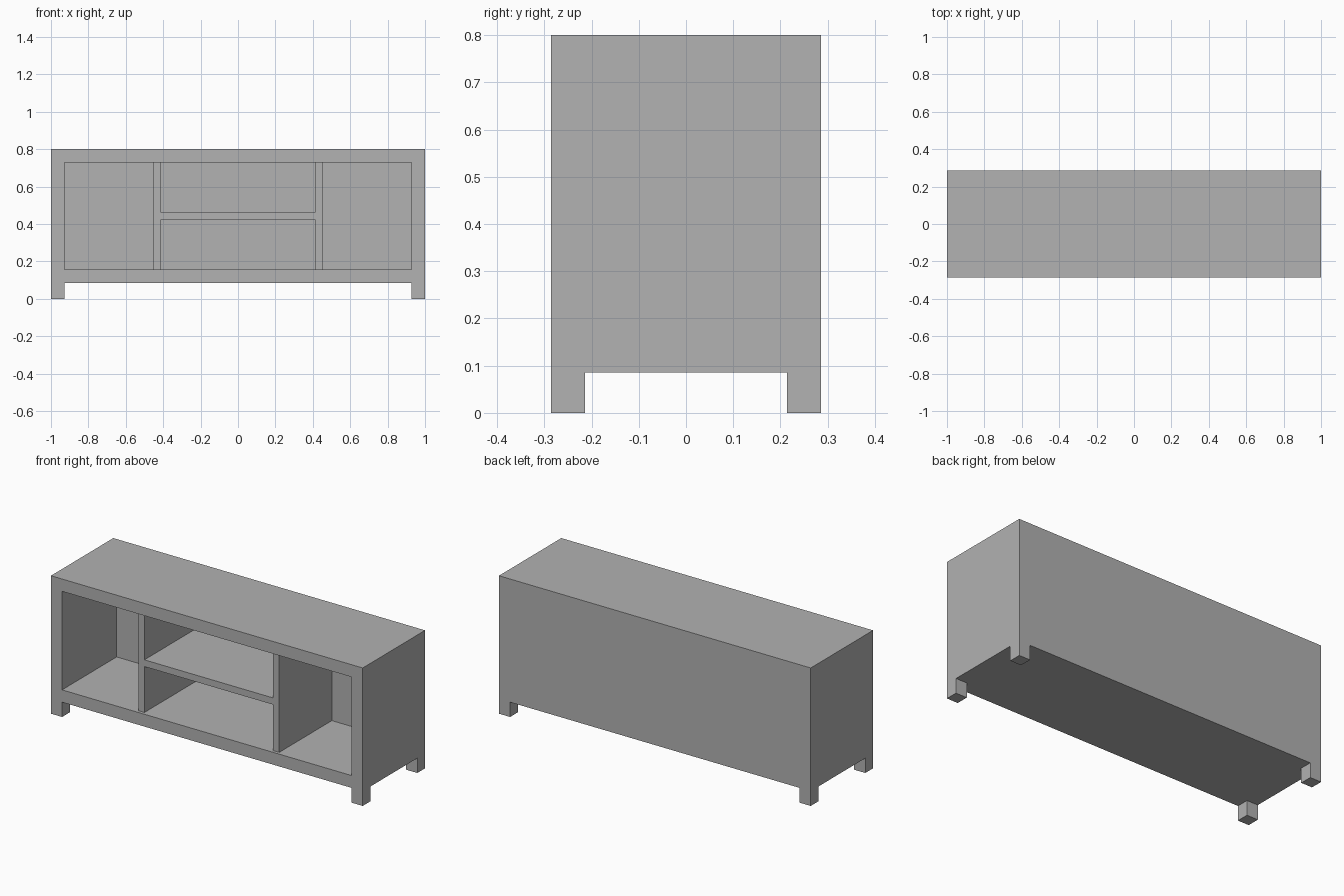
import bpy

default = bpy.data.objects.get("Cube")
if default:
    bpy.data.objects.remove(default, do_unlink=True)

# Overall sizes
HALF_W, HALF_D, HEIGHT = 1.0, 0.2857, 0.8
BOARD = 0.0714          # thickness of the outer boards and legs
LEG = 0.0857            # clearance under the body
THIN = 0.039            # thickness of dividers and shelf
RECESS = 0.018          # setback of the inner boards
IN_W, IN_D = HALF_W - BOARD, HALF_D - BOARD
FLOOR, CEILING = LEG + BOARD, HEIGHT - BOARD

grey = bpy.data.materials.new("plain grey")
grey.use_nodes = True
colour = (0.445, 0.445, 0.445, 1)
grey.diffuse_color = colour
grey.node_tree.nodes["Principled BSDF"].inputs["Base Color"].default_value = colour


def box(name, low, high):
    """Axis-aligned box between two corners."""
    centre = [(a + b) / 2 for a, b in zip(low, high)]
    bpy.ops.mesh.primitive_cube_add(size=1, location=centre)
    ob = bpy.context.object
    ob.name = name
    ob.scale = [b - a for a, b in zip(low, high)]
    bpy.ops.object.transform_apply(location=False, rotation=False, scale=True)
    ob.data.materials.append(grey)
    return ob


def cut(target, cutter):
    """Subtract the cutter and discard it."""
    cutter.hide_render = True
    mod = target.modifiers.new("cut", "BOOLEAN")
    mod.operation, mod.solver, mod.object = "DIFFERENCE", "EXACT", cutter
    bpy.context.view_layer.objects.active = target
    bpy.ops.object.modifier_apply(modifier=mod.name)
    bpy.data.objects.remove(cutter, do_unlink=True)


# Cabinet body with four corner legs and an open front
body = box("cabinet_body", (-HALF_W, -HALF_D, 0), (HALF_W, HALF_D, HEIGHT))
cut(body, box("leg_gap_front", (-IN_W, -1, -1), (IN_W, 1, LEG)))
cut(body, box("leg_gap_side", (-2, -IN_D, -1), (2, IN_D, LEG)))
cut(body, box("front_opening", (-IN_W, -1, FLOOR), (IN_W, IN_D, CEILING)))

# Upright dividers
inner_front = -HALF_D + RECESS
divider_x = 0.4325
for side, name in ((-1, "right_divider"), (1, "left_divider")):
    x = side * divider_x
    box(name, (x - THIN / 2, inner_front, FLOOR), (x + THIN / 2, IN_D, CEILING))

# Middle shelf between the dividers
shelf_x = divider_x - THIN / 2
middle = (FLOOR + CEILING) / 2
box("middle_shelf", (-shelf_x, inner_front, middle - THIN / 2),
    (shelf_x, IN_D, middle + THIN / 2))
